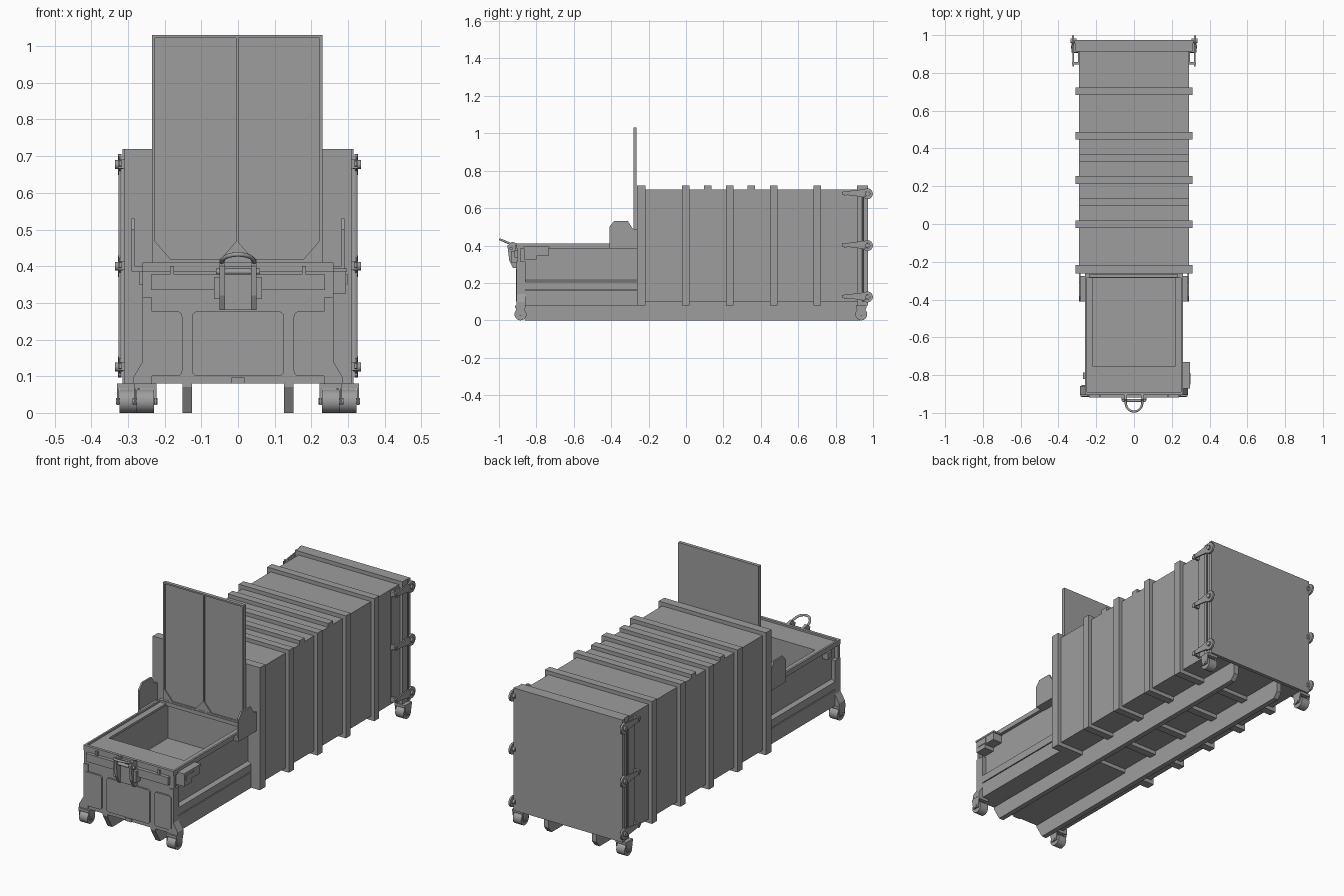
import bpy, bmesh, math

if "Cube" in bpy.data.objects:
    bpy.data.objects.remove(bpy.data.objects["Cube"])

steel = bpy.data.materials.new('dark_steel')
steel.diffuse_color = (.34, .34, .34, 1)
steel.use_nodes = True
steel.node_tree.nodes["Principled BSDF"].inputs["Base Color"].default_value = steel.diffuse_color


def finish(name, bm, smooth=False):
    bmesh.ops.recalc_face_normals(bm, faces=bm.faces)
    me = bpy.data.meshes.new(name)
    bm.to_mesh(me)
    bm.free()
    me.materials.append(steel)
    ob = bpy.data.objects.new(name, me)
    bpy.context.collection.objects.link(ob)
    if smooth:
        bpy.ops.object.select_all(action='DESELECT')
        ob.select_set(True)
        bpy.context.view_layer.objects.active = ob
        bpy.ops.object.shade_smooth_by_angle()
    return ob


def prism(name, pts, axis, a, b, smooth=False):
    """Extrude a 2D profile along an axis (x: pts are y,z; y: x,z; z: x,y)."""
    def place(p, t):
        return {'x': (t, p[0], p[1]), 'y': (p[0], t, p[1]), 'z': (p[0], p[1], t)}[axis]
    bm = bmesh.new()
    va = [bm.verts.new(place(p, a)) for p in pts]
    vb = [bm.verts.new(place(p, b)) for p in pts]
    bm.faces.new(va)
    bm.faces.new(vb)
    n = len(pts)
    for i in range(n):
        bm.faces.new((va[i], va[(i + 1) % n], vb[(i + 1) % n], vb[i]))
    return finish(name, bm, smooth)


def box(name, x0, x1, y0, y1, z0, z1):
    return prism(name, [(x0, y0), (x1, y0), (x1, y1), (x0, y1)], 'z', z0, z1)


def sbox(name, s, x0, x1, *yz):
    return box(name, min(s * x0, s * x1), max(s * x0, s * x1), *yz)


def arc(cx, cy, r, a0, a1, n):
    return [(cx + r * math.cos(math.radians(a0 + (a1 - a0) * i / n)),
             cy + r * math.sin(math.radians(a0 + (a1 - a0) * i / n))) for i in range(n + 1)]


def cyl(name, axis, c, r, a, b, n=24):
    return prism(name, arc(c[0], c[1], r, 0, 360, n)[:-1], axis, a, b, True)


def rounded(x0, x1, z0, z1, r):
    return (arc(x1 - r, z1 - r, r, 0, 90, 5) + arc(x0 + r, z1 - r, r, 90, 180, 5)
            + arc(x0 + r, z0 + r, r, 180, 270, 5) + arc(x1 - r, z0 + r, r, 270, 360, 5))


def tube(name, pts, r):
    cu = bpy.data.curves.new(name, 'CURVE')
    cu.dimensions = '3D'
    cu.bevel_depth = r
    cu.bevel_resolution = 3
    cu.use_fill_caps = True
    cu.materials.append(steel)
    sp = cu.splines.new('POLY')
    sp.points.add(len(pts) - 1)
    for q, p in zip(sp.points, pts):
        q.co = (*p, 1)
    ob = bpy.data.objects.new(name, cu)
    bpy.context.collection.objects.link(ob)


# Container body and its ribs
box('container_body', -.29, .29, -.26, .955, .10, .70)
rib_ys = [-.237, -.002, .233, .468, .703, .94]
for y in rib_ys:
    h = .02 if y < .9 else .026
    box('rib_top', -.31, .31, y - h, y + h, .70, .72)
    for s in (-1, 1):
        sbox('rib_side', s, .29, .31, y - h, y + h, .08, .70)
for y in (.115, .35):
    box('roof_stiffener', -.29, .29, y - .02, y + .02, .70, .72)
box('front_bulkhead', -.31, .31, -.262, -.25, .08, .72)

# Rear door
box('rear_door', -.315, .315, .955, .974, .08, .72)

# Underframe: skids and cross members
skid = [(-.90, .09), (-.90, .07), (-.86, 0), (.93, 0), (.955, .03), (.955, .10), (-.26, .10), (-.26, .09)]
for s in (-1, 1):
    prism('skid', skid, 'x', s * .125, s * .152)
for y in rib_ys[:-1]:
    box('cross_member', -.31, .31, y - .02, y + .02, .08, .10)

# Hopper shell: inset side walls, open top with a flat apron at the front
box('hopper_base', -.26, .26, -.90, -.26, .08, .10)
box('hopper_floor', -.24, .24, -.88, -.26, .19, .21)
box('hopper_front_wall', -.26, .26, -.90, -.885, .08, .40)
box('loading_apron', -.255, .255, -.89, -.755, .388, .40)
box('apron_drop_plate', -.22, .22, -.768, -.755, .20, .39)
box('hopper_front_rim', -.26, .26, -.905, -.89, .385, .41)
box('hopper_rear_rim', -.25, .25, -.285, -.26, .39, .41)
for s in (-1, 1):
    sbox('hopper_side_wall', s, .222, .24, -.90, -.26, .08, .40)
    sbox('hopper_side_ledge', s, .218, .26, -.90, -.26, .388, .40)
    sbox('hopper_side_rim', s, .25, .26, -.905, -.26, .385, .41)
    # Side rails, corner posts and lid hinge plates
    prism('side_rail', [(s * .235, .165), (s * .26, .165), (s * .26, .205), (s * .235, .217)], 'y', -.86, -.26)
    sbox('lower_side_panel', s, .235, .26, -.86, -.26, .08, .16)
    prism('corner_post', [(s * .235, .315), (s * .26, .315), (s * .26, .14), (s * .285, .098), (s * .285, .08),
                          (s * .235, .08)], 'y', -.905, -.858)
    prism('lid_hinge_plate', [(-.41, .385), (-.41, .50), (-.385, .53), (-.31, .53), (-.285, .49),
                              (-.262, .485), (-.262, .385)], 'x', s * .282, s * .291)
    sbox('hinge_plate_foot', s, .24, .29, -.41, -.275, .385, .40)

# Front panels and cross bar
for x0, x1 in ((-.25, -.152), (-.125, .125), (.152, .25)):
    prism('front_panel', rounded(x0, x1, .10, .277, .014), 'y', -.909, -.89)
box('front_bar', -.237, .237, -.918, -.90, .335, .377)
for x in (-.18, .18):
    box('bar_gusset', x - .006, x + .006, -.914, -.90, .377, .40)
box('front_foot_block', -.018, .018, -.907, -.89, .08, .097)

# Lifting hook bracket and bail
box('hook_block', -.036, .036, -.918, -.90, .28, .40)
for s in (-1, 1):
    prism('hook_cheek', [(-.90, .28), (-.925, .28), (-.945, .32), (-.955, .40), (-.93, .42), (-.90, .41)],
          'x', s * .036, s * .05)
    sbox('hook_side_lug', s, .05, .066, -.935, -.90, .31, .37)
cyl('hook_pin', 'x', (-.935, .385), .008, -.06, .06, 16)
bail = [(-.044, -.93, .405)]
for u, v in arc(0, 0, 1, 180, 0, 16):
    bail.append((.044 * u, -.945 - .048 * v, .412 + .02 * v))
bail.append((.044, -.93, .405))
tube('lifting_bail', bail, .006)

# Control box and small fittings
box('control_box', .24, .295, -.865, -.80, .325, .39)
box('control_box_rear', .24, .295, -.80, -.735, .345, .39)
box('control_box_hood', .24, .297, -.87, -.73, .385, .394)
box('control_panel', .295, .298, -.85, -.79, .35, .378)
box('left_socket', -.27, -.24, -.82, -.785, .35, .385)

# Open lid with frame and gussets
box('lid_panel', -.235, .23, -.275, -.264, .41, 1.03)
for x0, x1, z0, z1 in ((-.235, -.227, .41, 1.03), (.222, .23, .41, 1.03), (-.006, .001, .41, 1.03),
                       (-.235, .23, 1.022, 1.03), (-.235, .23, .41, .418)):
    box('lid_frame', x0, x1, -.282, -.272, z0, z1)
for x, d in ((-.228, 1), (-.003, -1), (-.003, 1), (.223, -1)):
    prism('lid_gusset', [(x, .418), (x + d * .045, .418), (x, .47)], 'y', -.281, -.274)

for s in (-1, 1):
    # Rollers with brackets
    for y, x0, x1 in ((-.885, .222, .284), (.937, .268, .33)):
        cyl('roller', 'x', (y, .032), .032, s * (x0 + .007), s * (x1 - .007), 32)
        for x in (x0, x1 - .006):
            prism('roller_bracket', [(y - .028, .08), (y - .018, .022), (y + .018, .022), (y + .028, .08)],
                  'x', s * x, s * (x + .006))
        cyl('roller_axle', 'x', (y, .032), .009, s * (x0 - .003), s * (x1 + .003), 16)
        sbox('roller_mount', s, x0, x1, y - .028, y + .028, .066, .08)

    # Rear door latches: hooks, arms and rod
    for z in (.125, .40, .677):
        hook = arc(.97, z, .029, -130, 140, 18) + arc(.97, z, .013, 140, -130, 18)
        prism('latch_hook', hook, 'x', s * .317, s * .327, True)
        cyl('latch_pin', 'x', (.97, z), .012, s * .305, s * .335, 16)
        prism('latch_arm', [(.835, z - .004), (.95, z - .018), (.962, z - .008), (.962, z + .012),
                            (.95, z + .024), (.835, z + .010)], 'x', s * .318, s * .325)
        sbox('latch_guide', s, .29, .327, .845, .857, z - .01, z + .014)
    cyl('latch_rod', 'z', (s * .322, .945), .004, .10, .70, 12)
    sbox('latch_plate', s, .29, .296, .845, .915, .11, .69)
